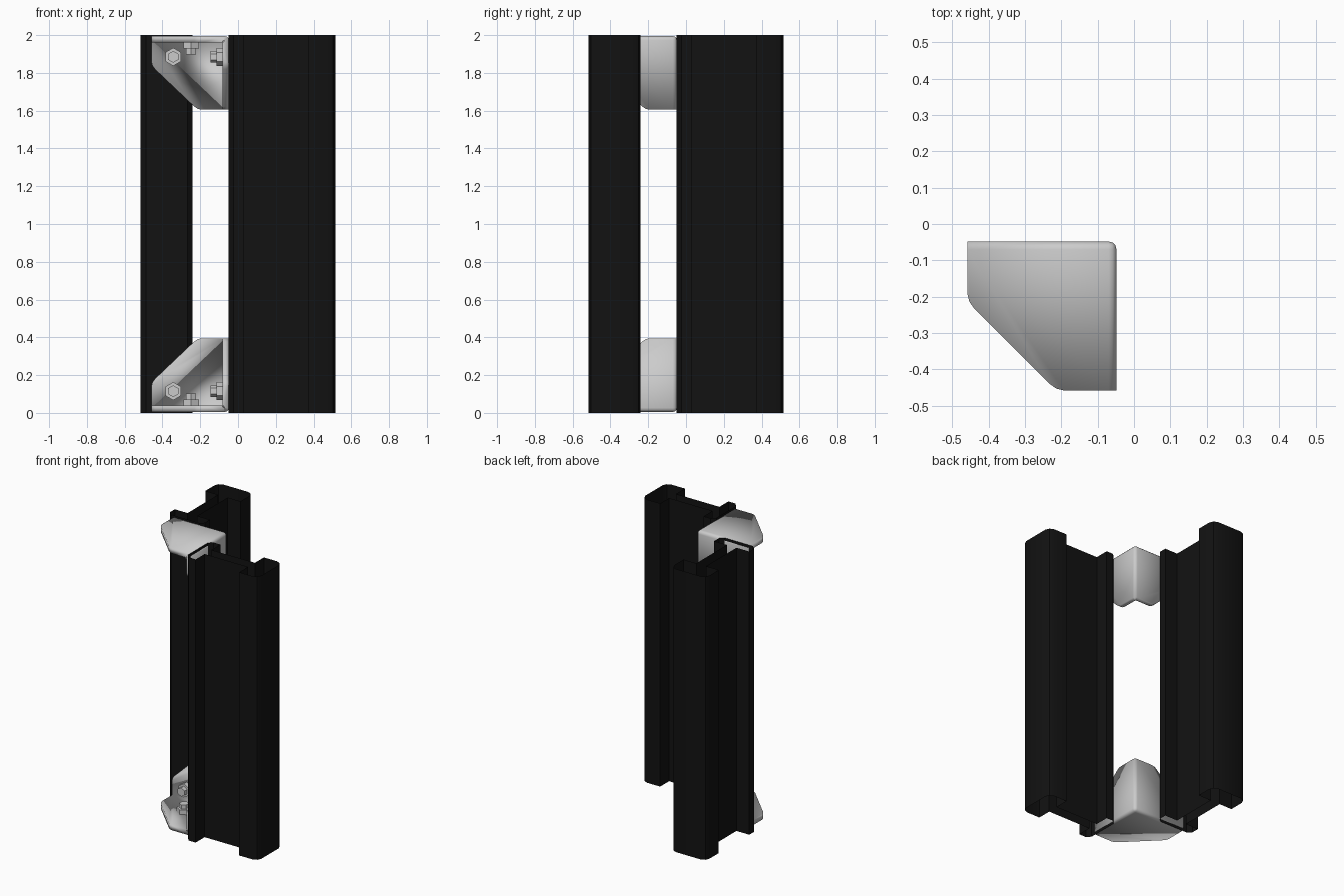
import bpy, bmesh, math
from mathutils import Vector, Matrix

if "Cube" in bpy.data.objects:
    bpy.data.objects.remove(bpy.data.objects["Cube"])

CORNER = Vector((-0.048, -0.048, 0.995))   # bracket corner, measured from mid height
WALL = 0.035

black = bpy.data.materials.new("black_plastic")
black.diffuse_color = (0.006, 0.006, 0.006, 1)
black.use_nodes = True
black.node_tree.nodes["Principled BSDF"].inputs["Base Color"].default_value = black.diffuse_color


def add_object(name, bm, z=0.0, mat=None):
    me = bpy.data.meshes.new(name)
    bm.to_mesh(me)
    bm.free()
    ob = bpy.data.objects.new(name, me)
    bpy.context.collection.objects.link(ob)
    ob.location.z = z
    if mat:
        me.materials.append(mat)
    return ob


def smooth(ob):
    bpy.ops.object.select_all(action='DESELECT')
    bpy.context.view_layer.objects.active = ob
    ob.select_set(True)
    bpy.ops.object.shade_smooth_by_angle(angle=math.radians(35))


def mirror_z(ob):
    m = ob.modifiers.new("mirror", 'MIRROR')
    m.use_axis = (False, False, True)


# Rails: open-ended hollow I profile, half outline as (offset from centre, length)
half = [(0.11, -0.05), (0.1375, -0.025), (0.1375, 0.03), (0.0375, 0.03),
        (0.0375, 0.37), (0.1375, 0.37), (0.1375, 0.473), (0.125, 0.502), (0.097, 0.515)]
outline = half + [(-u, v) for u, v in reversed(half)]


def rail(name, swap):
    bm = bmesh.new()
    rings = []
    for z in (0, 2):
        pts = [(u - 0.3775, v) for u, v in outline]
        rings.append([bm.verts.new((v, u, z) if swap else (u, v, z)) for u, v in pts])
    n = len(outline)
    for i in range(n):
        j = (i + 1) % n
        bm.faces.new((rings[0][i], rings[0][j], rings[1][j], rings[1][i]))
    bmesh.ops.recalc_face_normals(bm, faces=bm.faces)
    smooth(add_object(name, bm, mat=black))


rail("rear_rail", False)
rail("side_rail", True)

# Corner brackets: three clipped plates meeting at a rounded corner
plate = [(0, 0), (0.41, 0), (0.41, 0.145), (0.405, 0.165), (0.392, 0.184),
         (0.184, 0.392), (0.165, 0.405), (0.145, 0.41), (0, 0.41)]
bm = bmesh.new()
for axis in range(3):
    vs = []
    for a, b in plate:
        p = Vector((0, 0, 0))
        p[(axis + 1) % 3], p[(axis + 2) % 3] = a, b
        if axis != 2:                       # upright plates are slightly shorter
            p.z *= 0.39 / 0.41
        else:
            p.z = 0
        vs.append(bm.verts.new(CORNER - p))
    bm.faces.new(vs)
bmesh.ops.remove_doubles(bm, verts=bm.verts, dist=0.0005)
inside = CORNER - Vector((0.2, 0.2, 0.2))
bm.normal_update()
for f in list(bm.faces):
    if f.normal.dot(f.calc_center_median() - inside) < 0:
        f.normal_flip()
bmesh.ops.bevel(bm, geom=[e for e in bm.edges if len(e.link_faces) == 2],
                offset=0.022, segments=3, profile=0.5, affect='EDGES')
bracket = add_object("corner_brackets", bm, z=1)
s = bracket.modifiers.new("thickness", 'SOLIDIFY')
s.thickness, s.offset, s.use_even_offset = WALL, -1, True
mirror_z(bracket)
smooth(bracket)


# Bolts: hexagonal nut with a narrower hexagonal end, one on each plate
def bolt(name, offset, direction):
    bm = bmesh.new()
    d = Vector(direction)
    rot = d.to_track_quat('Z', 'Y').to_matrix().to_4x4()
    for radius, start, end in ((0.048, -0.005, 0.032), (0.031, 0.03, 0.062)):
        pos = CORNER - Vector(offset) + d * (WALL + (start + end) / 2)
        bmesh.ops.create_cone(bm, cap_ends=True, segments=6, radius1=radius, radius2=radius,
                              depth=end - start, matrix=Matrix.Translation(pos) @ rot)
    mirror_z(add_object(name, bm, z=1))


bolt("rear_plate_bolts", (0.295, 0, 0.11), (0, -1, 0))
bolt("side_plate_bolts", (0, 0.295, 0.11), (-1, 0, 0))
bolt("flat_plate_bolts", (0.2, 0.2, 0), (0, 0, -1))
